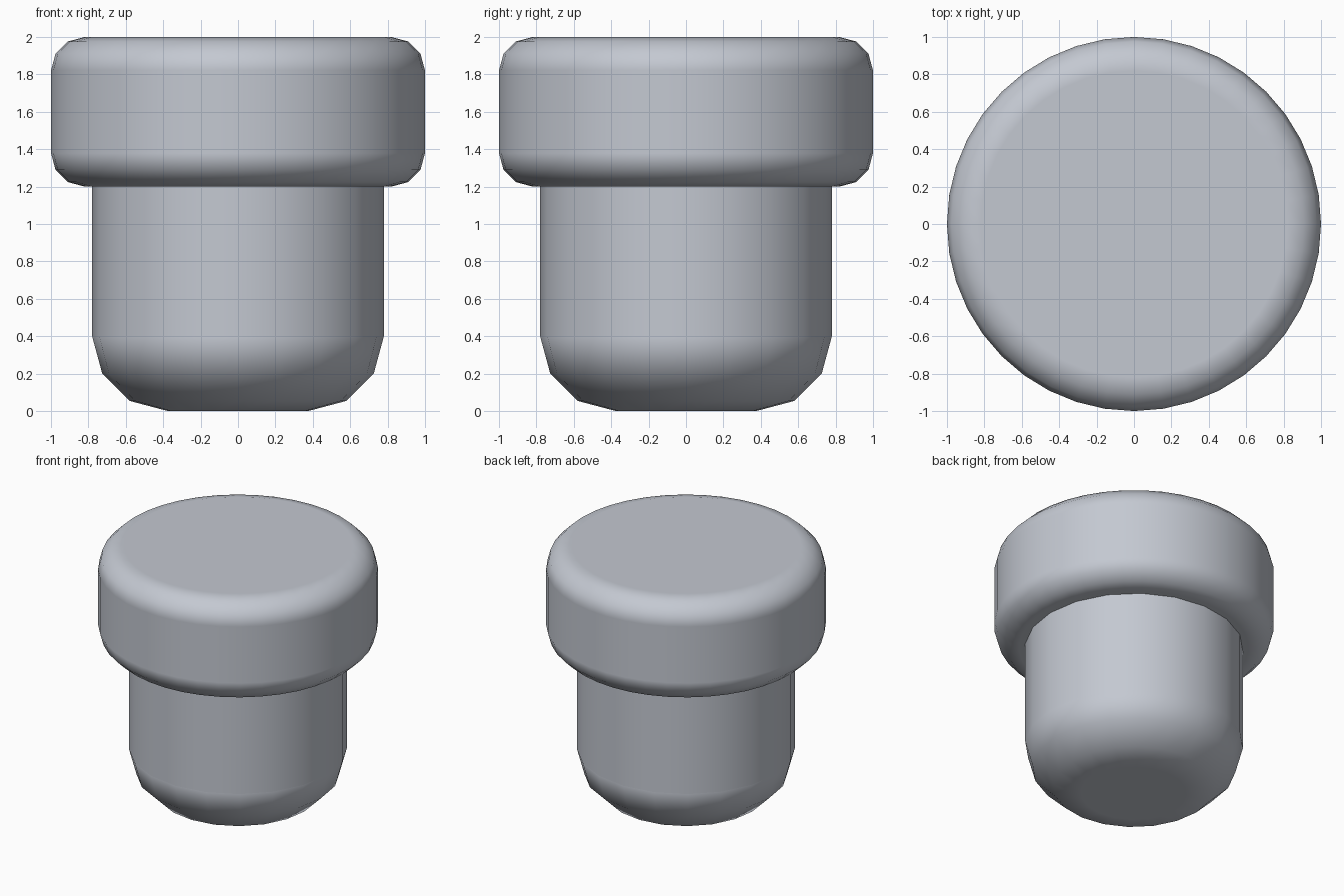
import bpy
import bmesh
from mathutils import Matrix

cube = bpy.data.objects.get("Cube")
if cube:
    bpy.data.objects.remove(cube, do_unlink=True)

# Single grey-blue material
grey = bpy.data.materials.new("light_steel_grey")
grey.use_nodes = True
colour = (0.55, 0.58, 0.64, 1)
grey.diffuse_color = colour
grey.node_tree.nodes["Principled BSDF"].inputs["Base Color"].default_value = colour


def rounded_cylinder(name, sides, radius, bottom, top, rounding, open_top=False):
    """Smooth cylinder with rounded rims; an open top keeps a sharp rim."""
    bm = bmesh.new()
    bmesh.ops.create_cone(
        bm, cap_ends=True, segments=sides, radius1=radius, radius2=radius,
        depth=top - bottom, matrix=Matrix.Translation((0, 0, (top + bottom) / 2)))
    if open_top:
        lid = [f for f in bm.faces if f.normal.z > 0.9]
        bmesh.ops.delete(bm, geom=lid, context="FACES_ONLY")
    for face in bm.faces:
        face.smooth = True
    mesh = bpy.data.meshes.new(name)
    bm.to_mesh(mesh)
    bm.free()
    mesh.materials.append(grey)
    obj = bpy.data.objects.new(name, mesh)
    bpy.context.collection.objects.link(obj)

    bevel = obj.modifiers.new("rounded_rims", "BEVEL")
    bevel.width = rounding
    bevel.segments = 3
    bevel.limit_method = "ANGLE"
    bevel.harden_normals = True
    return obj


# Wide cap on top, narrower stem below it
rounded_cylinder("cap", 40, 1.0, 1.2, 2.0, 0.18)
rounded_cylinder("stem", 20, 0.78, 0.0, 1.21, 0.4, open_top=True)
